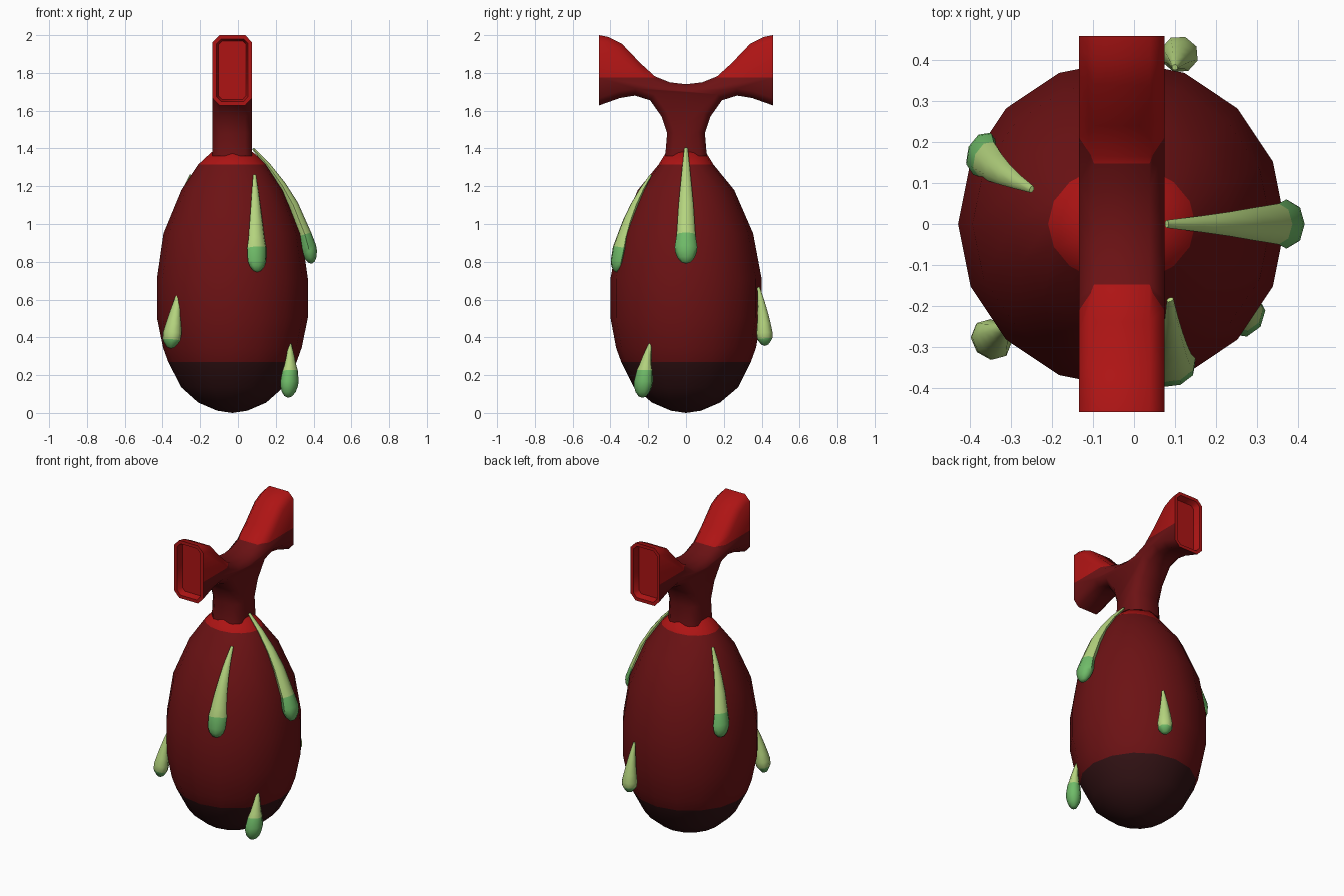
import bpy, bmesh, math
from mathutils import Vector

if "Cube" in bpy.data.objects:
    bpy.data.objects.remove(bpy.data.objects["Cube"])

CX = -0.03  # axis of the body


def material(name, rgb):
    m = bpy.data.materials.new(name)
    m.diffuse_color = (*rgb, 1)
    m.use_nodes = True
    m.node_tree.nodes["Principled BSDF"].inputs["Base Color"].default_value = m.diffuse_color
    return m


DARK_RED = material("dark red", (0.15, 0.006, 0.007))
RED = material("bright red", (0.42, 0.007, 0.007))
BROWN = material("dark brown", (0.032, 0.006, 0.007))
LIME = material("light green", (0.46, 0.66, 0.21))
GREEN = material("green", (0.16, 0.50, 0.14))


def finish(name, bm, mats, angle):
    bmesh.ops.recalc_face_normals(bm, faces=bm.faces)
    me = bpy.data.meshes.new(name)
    bm.to_mesh(me)
    bm.free()
    for m in mats:
        me.materials.append(m)
    ob = bpy.data.objects.new(name, me)
    bpy.context.collection.objects.link(ob)
    bpy.ops.object.select_all(action='DESELECT')
    ob.select_set(True)
    bpy.context.view_layer.objects.active = ob
    bpy.ops.object.shade_smooth_by_angle(angle=math.radians(angle))
    return ob


def loft(name, rings, bands, pole, pole_mat, mats, angle):
    """Skin rings of points; first ring is capped flat, last closes to a pole."""
    bm = bmesh.new()
    loops = [[bm.verts.new(p) for p in r] for r in rings]
    n = len(loops[0])
    bm.faces.new(loops[0]).material_index = bands[0]
    for a, b, mi in zip(loops, loops[1:], bands):
        for i in range(n):
            j = (i + 1) % n
            bm.faces.new((a[i], a[j], b[j], b[i])).material_index = mi
    p = bm.verts.new(pole)
    for i in range(n):
        bm.faces.new((loops[-1][i], loops[-1][(i + 1) % n], p)).material_index = pole_mat
    return finish(name, bm, mats, angle)


# Egg-shaped body: z, x radius, y radius
prof = [(1.38, .11, .105), (1.315, .18, .145), (1.18, .27, .255), (.95, .365, .355),
        (.71, .40, .40), (.505, .40, .40), (.345, .367, .37), (.27, .34, .343),
        (.135, .27, .275), (.055, .18, .18), (.012, .08, .08)]
rings = [[(CX + rx * math.cos(k * math.pi / 8), ry * math.sin(k * math.pi / 8), z)
          for k in range(16)] for z, rx, ry in prof]
bands = [1 if z > 1.35 else 2 if z < .28 else 0 for z, _, _ in prof]
loft("body", rings, bands, (CX, 0, 0), 2, [DARK_RED, RED, BROWN], 60)

# Forked stem: half of the side outline (y, z), mirrored and extruded along x
half = [(.11, 1.36), (.10, 1.48), (.13, 1.57), (.19, 1.655), (.27, 1.68), (.35, 1.667),
        (.46, 1.628), (.46, 2.0), (.41, 1.99), (.34, 1.955), (.24, 1.85), (.165, 1.782),
        (.085, 1.75)]
outline = half + [(0, 1.74)] + [(-y, z) for y, z in reversed(half)]
HW = 0.104
bm = bmesh.new()
f = bm.faces.new([bm.verts.new((CX - HW, y, z)) for y, z in outline])
ext = bmesh.ops.extrude_face_region(bm, geom=[f])["geom"]
bmesh.ops.translate(bm, vec=(2 * HW, 0, 0), verts=[v for v in ext if isinstance(v, bmesh.types.BMVert)])
bmesh.ops.recalc_face_normals(bm, faces=bm.faces)


def at_end(e):
    return all(abs(v.co.y) > .459 for v in e.verts)


def at_base(e):
    return all(v.co.z < 1.37 for v in e.verts)


rim = [e for e in bm.edges if abs(e.verts[0].co.x - e.verts[1].co.x) < 1e-4
       and not at_end(e) and not at_base(e)]
bmesh.ops.bevel(bm, geom=rim, offset=.036, segments=1, affect='EDGES', clamp_overlap=False)
bm.normal_update()
# Hollow both fork ends
ends = [f for f in bm.faces if all(abs(v.co.y) > .459 for v in f.verts)]
tips = set(ends)
for f in ends:
    s = 1 if f.calc_center_median().y > 0 else -1
    tips.update(bmesh.ops.inset_individual(bm, faces=[f], thickness=.022)["faces"])
    tips.update(bmesh.ops.inset_individual(bm, faces=[f], thickness=.012)["faces"])
    for v in f.verts:
        v.co.y -= s * .04
for f in tips:
    f.material_index = 1
# Bright upper half
bmesh.ops.bisect_plane(bm, geom=bm.verts[:] + bm.edges[:] + [f for f in bm.faces if f.material_index == 0],
                       plane_co=(0, 0, 1.775), plane_no=(0, 0, 1))
for f in bm.faces:
    if f.calc_center_bounds().z > 1.775:
        f.material_index = 1
finish("forked_stem", bm, [DARK_RED, RED], 50)


def drop(name, tip, mid, end, w, thick, green):
    """Teardrop along a curve through tip, mid, end; last `green` of length is green."""
    tip, mid, end = Vector(tip), Vector(mid), Vector(end)
    ctrl = 2 * mid - (tip + end) / 2
    length = (mid - tip).length + (end - mid).length
    cap = 1.5 * w
    # distance from the bottom -> width fraction
    sec = [(cap * (1 - math.cos(math.radians(a))), math.sin(math.radians(a))) for a in (25, 50, 72, 90)]
    for k in range(1, 6):
        d = cap + (length - cap) * k / 5
        sec.append((d, 1 - .84 * k / 5))
    near = min(range(len(sec)), key=lambda i: abs(sec[i][0] - green))
    sec[near] = (green, sec[near][1])
    sec.reverse()
    rings, bands = [], []
    for d, r in sec:
        t = 1 - d / length
        p = (1 - t) ** 2 * tip + 2 * t * (1 - t) * ctrl + t * t * end
        tan = (2 * (1 - t) * (ctrl - tip) + 2 * t * (end - ctrl)).normalized()
        side = Vector((-(mid.y), mid.x - CX, 0)).normalized()
        out = tan.cross(side).normalized()
        rings.append([p + r * (w * math.cos(a) * side + thick * math.sin(a) * out)
                      for a in (k * math.pi / 4 for k in range(8))])
        bands.append(1 if d <= green + 1e-5 else 0)
    loft(name, rings, bands, end, 1, [LIME, GREEN], 60)


# Long drops
drop("right_drop", (.08, 0, 1.40), (.285, 0, 1.115), (.39, 0, .79), .06, .042, .16)
drop("front_drop", (.088, -.185, 1.26), (.096, -.307, 1.02), (.102, -.37, .745), .055, .036, .125)
drop("back_left_drop", (-.25, .085, 1.26), (-.338, .137, 1.01), (-.378, .185, .75), .055, .036, .15)
# Short drops
drop("front_left_drop", (-.31, -.25, .65), (-.337, -.274, .50), (-.358, -.288, .34), .054, .045, .045)
drop("front_right_drop", (.275, -.19, .365), (.276, -.218, .23), (.265, -.23, .08), .055, .045, .14)
drop("back_drop", (.10, .383, .665), (.108, .408, .51), (.113, .417, .355), .047, .045, .04)
